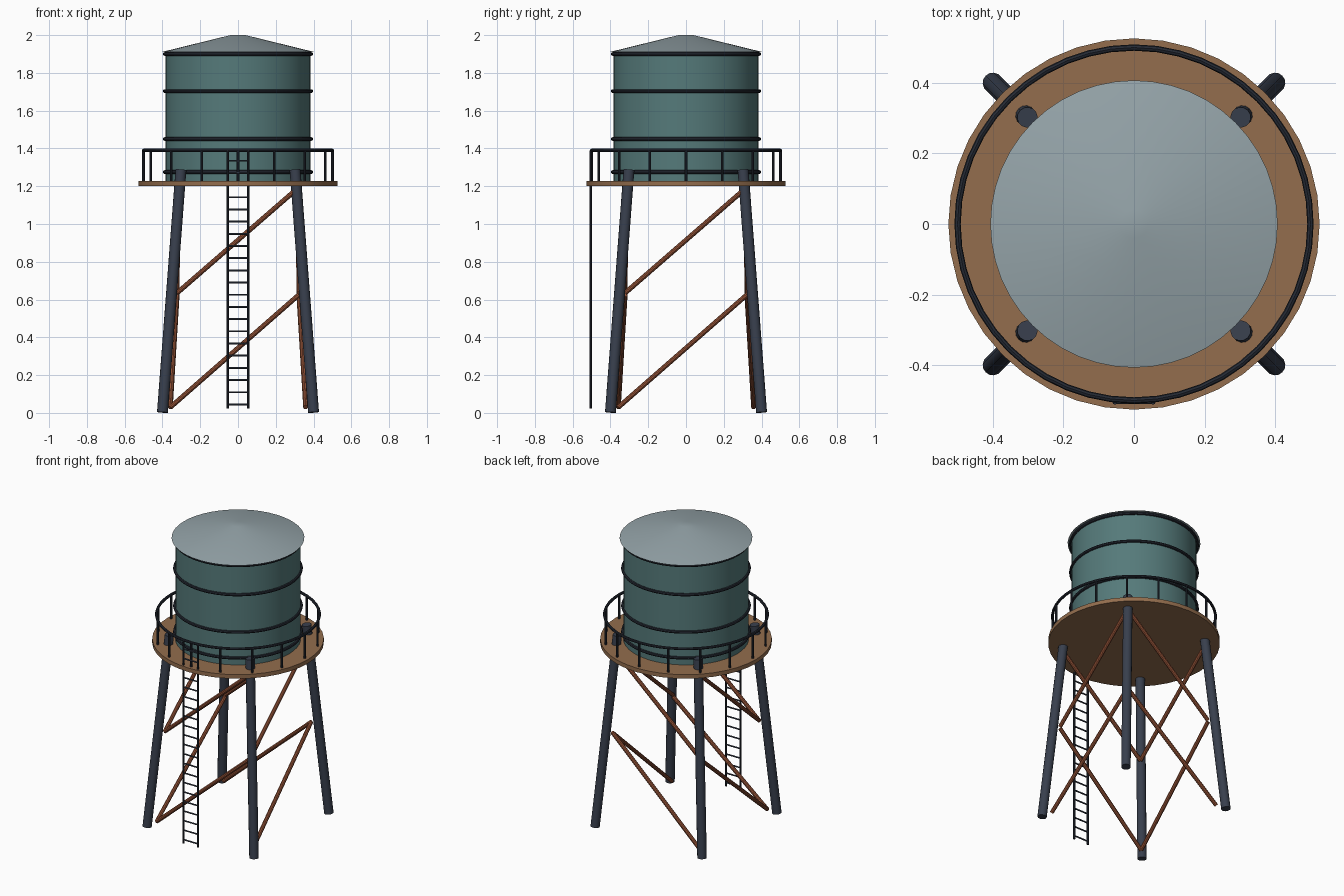
import bpy, math
from mathutils import Vector

if "Cube" in bpy.data.objects:
    bpy.data.objects.remove(bpy.data.objects["Cube"])


def srgb(r, g, b):
    def lin(c):
        c /= 255
        return c / 12.92 if c <= 0.04045 else ((c + 0.055) / 1.055) ** 2.4
    return (lin(r), lin(g), lin(b), 1)


def material(name, *rgb):
    m = bpy.data.materials.new(name)
    m.diffuse_color = srgb(*rgb)
    m.use_nodes = True
    m.node_tree.nodes["Principled BSDF"].inputs["Base Color"].default_value = m.diffuse_color
    return m


TEAL = material("teal_paint", 85, 122, 122)
ROOF = material("roof_metal", 148, 163, 168)
WOOD = material("brown_deck", 147, 109, 77)
STEEL = material("blue_grey_steel", 56, 63, 77)
DARK = material("dark_iron", 37, 42, 52)
RUST = material("rust_brace", 150, 84, 56)


def finish(name, mat):
    o = bpy.context.object
    o.name = name
    o.data.materials.append(mat)
    bpy.ops.object.shade_smooth_by_angle(angle=math.radians(35))
    return o


def drum(name, mat, r1, r2, z0, z1, sides):
    bpy.ops.mesh.primitive_cone_add(vertices=sides, radius1=r1, radius2=r2,
                                    depth=z1 - z0, location=(0, 0, (z0 + z1) / 2))
    return finish(name, mat)


def rod(name, mat, a, b, r, sides=10):
    a, b = Vector(a), Vector(b)
    d = b - a
    bpy.ops.mesh.primitive_cylinder_add(vertices=sides, radius=r, depth=d.length,
                                        location=(a + b) / 2,
                                        rotation=d.to_track_quat('Z', 'Y').to_euler())
    return finish(name, mat)


def hoop(name, mat, R, r, z):
    bpy.ops.mesh.primitive_torus_add(major_radius=R, minor_radius=r, major_segments=48,
                                     minor_segments=8, location=(0, 0, z))
    return finish(name, mat)


# Tank, roof and deck
drum("tank", TEAL, 0.385, 0.385, 1.225, 1.91, 48)
drum("roof", ROOF, 0.407, 0.04, 1.91, 2.0, 48)
drum("deck", WOOD, 0.526, 0.526, 1.20, 1.227, 40)

# Iron bands round the tank
for z in (1.275, 1.45, 1.703, 1.90):
    hoop("tank_band", DARK, 0.388, 0.010, z)

# Railing
hoop("hand_rail", DARK, 0.50, 0.009, 1.39)
for i in range(16):
    a = i * math.tau / 16
    x, y = 0.5 * math.cos(a), 0.5 * math.sin(a)
    rod("rail_post", DARK, (x, y, 1.22), (x, y, 1.39), 0.007, 8)

# Splayed legs
for sx in (-1, 1):
    for sy in (-1, 1):
        rod("leg", STEEL, (sx * 0.4, sy * 0.4, 0.003),
            (sx * 0.302, sy * 0.302, 1.287), 0.029, 14)

# Diagonal braces, two on each side of the frame
for (r0, z0), (r1, z1) in (((0.358, 0.03), (0.322, 0.625)),
                           ((0.322, 0.635), (0.317, 1.19))):
    for s in (-1, 1):
        rod("brace_x", RUST, (-r0, s * r0, z0), (r1, s * r1, z1), 0.013)
        rod("brace_y", RUST, (s * r0, -r0, z0), (s * r1, r1, z1), 0.013)

# Ladder
for s in (-1, 1):
    rod("ladder_rail", DARK, (s * 0.054, -0.505, 0.022), (s * 0.054, -0.505, 1.39), 0.007, 8)
for i in range(21):
    z = 0.045 + 0.0645 * i
    rod("ladder_rung", STEEL, (-0.054, -0.505, z), (0.054, -0.505, z), 0.005, 8)
